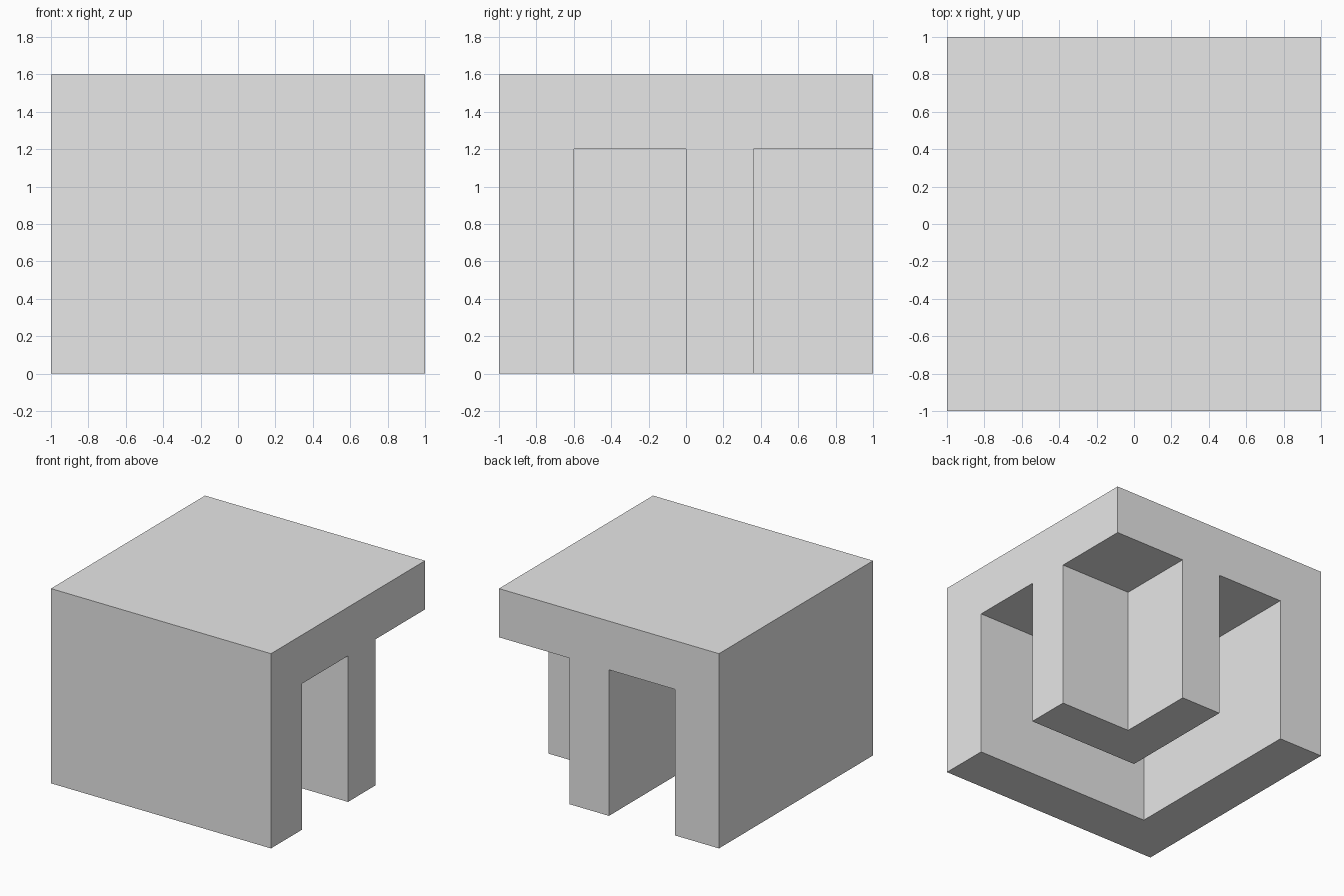
import bpy
import bmesh

cube = bpy.data.objects.get("Cube")
if cube:
    bpy.data.objects.remove(cube, do_unlink=True)

HALF, HEIGHT, ROOF_Z = 1.0, 1.6, 1.2
WALL_IN, RIB_OUT, RIB_IN = -0.6, 0.0, 0.36
OVER = 1.2  # cutters run past the open sides

grey = bpy.data.materials.new("plain grey")
grey.use_nodes = True
grey.diffuse_color = (0.8, 0.8, 0.8, 1)
grey.node_tree.nodes["Principled BSDF"].inputs["Base Color"].default_value = (0.8, 0.8, 0.8, 1)


def prism(name, outline, z0, z1):
    """Extrude a flat outline from z0 up to z1."""
    bm = bmesh.new()
    base = bm.faces.new([bm.verts.new((x, y, z0)) for x, y in outline])
    top = bmesh.ops.extrude_face_region(bm, geom=[base])["geom"]
    verts = [v for v in top if isinstance(v, bmesh.types.BMVert)]
    bmesh.ops.translate(bm, verts=verts, vec=(0, 0, z1 - z0))
    bmesh.ops.recalc_face_normals(bm, faces=bm.faces)
    mesh = bpy.data.meshes.new(name)
    bm.to_mesh(mesh)
    bm.free()
    mesh.materials.append(grey)
    obj = bpy.data.objects.new(name, mesh)
    bpy.context.collection.objects.link(obj)
    return obj


def square(a, b):
    return [(a, a), (b, a), (b, b), (a, b)]


def angle(a, b, end):
    """L-shaped outline whose arms run along +x and +y."""
    return [(a, a), (end, a), (end, b), (b, b), (b, end), (a, end)]


# Solid block: roof, outer corner wall and inner corner rib in one piece
block = prism("corner_block", square(-HALF, HALF), 0, HEIGHT)

# Channel between wall and rib, and the open recess inside the rib
cutters = [
    prism("channel_cutter", angle(WALL_IN, RIB_OUT, OVER), -0.2, ROOF_Z),
    prism("recess_cutter", square(RIB_IN, OVER), -0.2, ROOF_Z),
]
bpy.context.view_layer.objects.active = block
for cutter in cutters:
    cut = block.modifiers.new(cutter.name, "BOOLEAN")
    cut.operation = "DIFFERENCE"
    cut.solver = "EXACT"
    cut.object = cutter
    bpy.ops.object.modifier_apply(modifier=cut.name)
    bpy.data.objects.remove(cutter, do_unlink=True)
